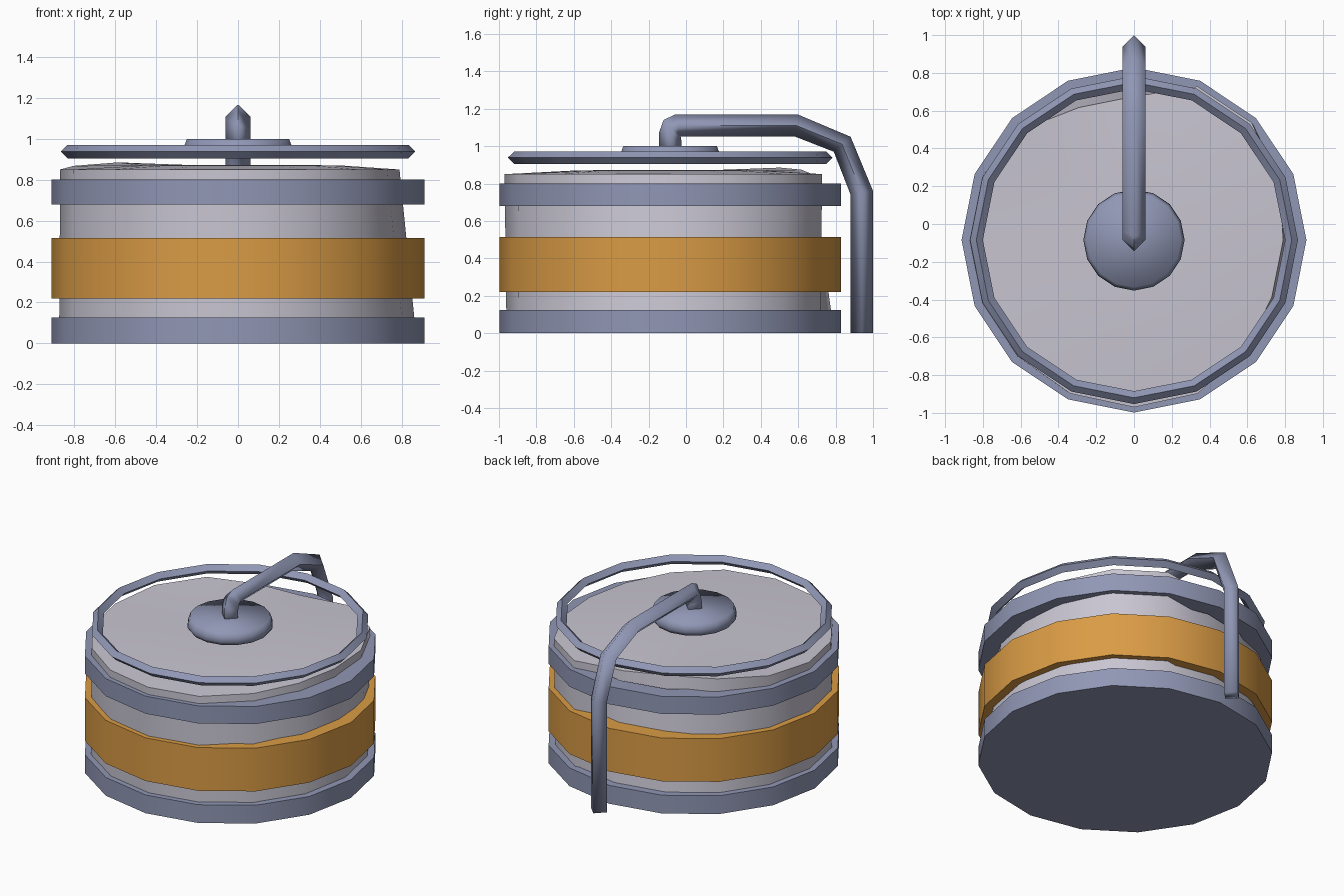
import bpy, math

if "Cube" in bpy.data.objects:
    bpy.data.objects.remove(bpy.data.objects["Cube"])

CY = -0.085   # tank axis
N = 16


def material(name, rgb):
    m = bpy.data.materials.new(name)
    m.diffuse_color = (*rgb, 1)
    m.use_nodes = True
    m.node_tree.nodes["Principled BSDF"].inputs["Base Color"].default_value = m.diffuse_color
    return m


STEEL = material("blue grey steel", (0.28, 0.31, 0.46))
SHELL = material("pale grey shell", (0.58, 0.56, 0.64))
ORANGE = material("orange band", (0.70, 0.33, 0.06))


def build(name, rings, mat, angle, cap=True, closed=False):
    """Skin a list of equal-length rings of points."""
    n = len(rings[0])
    verts = [p for r in rings for p in r]
    faces = []
    for i in range(len(rings) if closed else len(rings) - 1):
        a, b = i * n, (i + 1) % len(rings) * n
        for k in range(n):
            j = (k + 1) % n
            faces.append((a + k, a + j, b + j, b + k))
    if cap:
        faces.append(tuple(reversed(range(n))))
        faces.append(tuple(range(len(verts) - n, len(verts))))
    me = bpy.data.meshes.new(name)
    me.from_pydata(verts, [], faces)
    me.materials.append(mat)
    ob = bpy.data.objects.new(name, me)
    bpy.context.collection.objects.link(ob)
    bpy.ops.object.select_all(action='DESELECT')
    ob.select_set(True)
    bpy.context.view_layer.objects.active = ob
    # consistent outward normals
    bpy.ops.object.mode_set(mode='EDIT')
    bpy.ops.mesh.select_all(action='SELECT')
    bpy.ops.mesh.normals_make_consistent(inside=False)
    bpy.ops.object.mode_set(mode='OBJECT')
    bpy.ops.object.shade_smooth_by_angle(angle=math.radians(angle))
    return ob


def circle(r, z):
    """Ring round the tank axis; r and z may be per-corner lists."""
    out = []
    for k in range(N):
        a = 2 * math.pi * k / N
        rk = r[k] if isinstance(r, list) else r
        zk = z[k] if isinstance(z, list) else z
        out.append((rk * math.cos(a), CY + rk * math.sin(a), zk))
    return out


# Tank shell with an uneven rim and a low, nearly flat roof
rim_r = [.79, .83, .88, .88, .76, .76, .83, .87, .87, .87, .87, .88, .885, .88, .83, .79]
rim_z = [.85] * N
rim_z[6], rim_z[5], rim_z[7] = .885, .874, .868
low_r = [.87] * 8 + [.875] * 8
build("tank_shell", [circle(low_r, .05), circle(rim_r, rim_z),
                     circle(.5, .87), circle(.2, .873)], SHELL, 40)

# Base, middle and upper hoops
for name, z0, z1, mat in (("base_hoop", 0, .125, STEEL),
                          ("middle_band", .22, .515, ORANGE),
                          ("upper_hoop", .68, .80, STEEL)):
    if z0 == 0:
        build(name, [circle(.913, z0), circle(.913, z1)], mat, 50)
    else:
        build(name, [circle(.80, z0), circle(.913, z0), circle(.913, z1),
                     circle(.80, z1)], mat, 50, cap=False, closed=True)

# Rim rail floating above the roof, diamond section
build("rim_rail", [circle(.835, .905), circle(.868, .938),
                   circle(.835, .97), circle(.80, .938)],
      STEEL, 50, cap=False, closed=True)

# Hatch in the middle of the roof
build("roof_hatch", [circle(.25, .915), circle(.268, .94), circle(.263, .965),
                     circle(.25, 1.0)], STEEL, 80)

# Feed pipe: (outer y, z, inner y, z) along its path, diamond section
path = [(1.0, 0, .88, 0), (1.0, .76, .88, .74), (.88, 1.05, .79, .97),
        (.60, 1.168, .58, 1.052), (-.06, 1.168, -.03, 1.052),
        (-.12, 1.14, -.027, 1.045), (-.145, 1.07, -.025, 1.03),
        (-.145, .95, -.025, .95)]
rings = []
for oy, oz, iy, iz in path:
    my, mz = (oy + iy) / 2, (oz + iz) / 2
    rings.append([(0, oy, oz), (.06, my, mz), (0, iy, iz), (-.06, my, mz)])
build("feed_pipe", rings, STEEL, 91 - 0.5)
